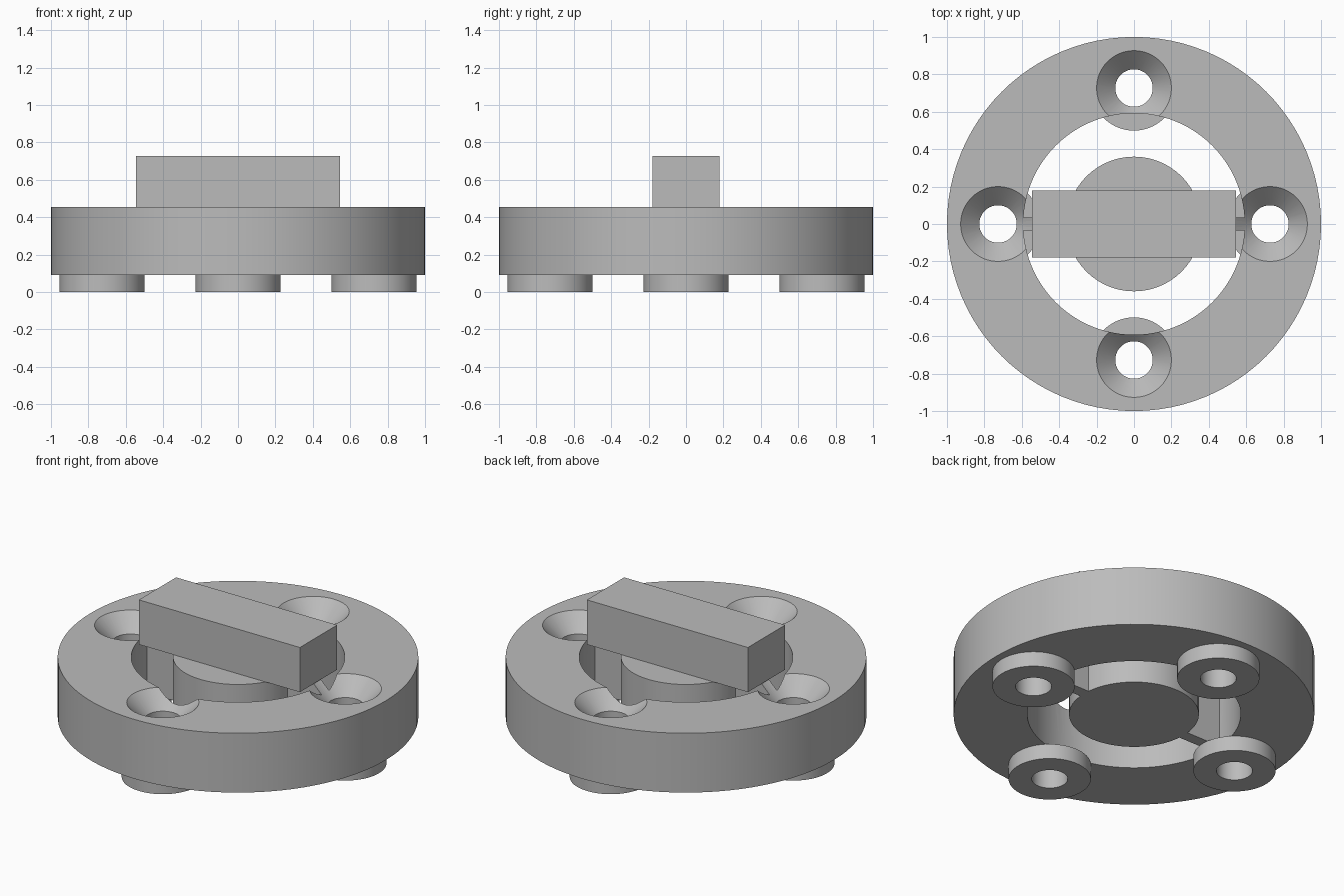
import bpy
import bmesh
from math import cos, sin, pi, radians

if "Cube" in bpy.data.objects:
    bpy.data.objects.remove(bpy.data.objects["Cube"], do_unlink=True)

BASE, TOP, CROWN = 0.092, 0.455, 0.728   # underside, upper face, top of the bar
OUTER, INNER, HUB = 1.0, 0.592, 0.36
BOLT, HOLE, SINK, FOOT = 0.727, 0.1, 0.2, 0.228

grey = bpy.data.materials.new("plain grey")
grey.use_nodes = True
grey.diffuse_color = (0.5, 0.5, 0.5, 1)
grey.node_tree.nodes["Principled BSDF"].inputs["Base Color"].default_value = grey.diffuse_color


def add_object(name, bm):
    bmesh.ops.recalc_face_normals(bm, faces=bm.faces)
    mesh = bpy.data.meshes.new(name)
    bm.to_mesh(mesh)
    bm.free()
    mesh.materials.append(grey)
    obj = bpy.data.objects.new(name, mesh)
    bpy.context.collection.objects.link(obj)
    return obj


def lathe(bm, profile, centre=(0, 0), steps=64):
    """Spin a closed (radius, z) loop about a vertical axis."""
    rings = []
    for i in range(steps):
        a = 2 * pi * i / steps
        rings.append([bm.verts.new((centre[0] + r * cos(a), centre[1] + r * sin(a), z))
                      for r, z in profile])
    n = len(profile)
    for i in range(steps):
        here, there = rings[i], rings[(i + 1) % steps]
        for j in range(n):
            k = (j + 1) % n
            if profile[j][0] + profile[k][0] > 0:
                bm.faces.new((here[j], there[j], there[k], here[k]))
    bmesh.ops.remove_doubles(bm, verts=bm.verts, dist=1e-5)


def turned(name, profile, centre=(0, 0), steps=64):
    bm = bmesh.new()
    lathe(bm, profile, centre, steps)
    return add_object(name, bm)


def box(name, size, z):
    bm = bmesh.new()
    bmesh.ops.create_cube(bm, size=1)
    bmesh.ops.scale(bm, vec=size, verts=bm.verts)
    bmesh.ops.translate(bm, vec=(0, 0, z + size[2] / 2), verts=bm.verts)
    return add_object(name, bm)


def tube(inner, outer, low, high):
    return [(inner, low), (outer, low), (outer, high), (inner, high)]


spots = {"left": (BOLT, 0), "back": (0, BOLT), "right": (-BOLT, 0), "front": (0, -BOLT)}

# Main ring, hub, cross rib and raised bar
ring = turned("outer_ring", tube(INNER, OUTER, BASE, TOP), steps=96)
hub = turned("centre_hub", tube(0, HUB, BASE, TOP))
rib = box("cross_rib", (2 * INNER, 0.07, TOP - BASE), BASE)
bar = box("top_bar", (1.09, 0.36, CROWN - TOP), TOP)

# Hollow feet under each screw hole
feet = [turned(side + "_foot", tube(HOLE, FOOT, 0, BASE), spot)
        for side, spot in spots.items()]

# Countersunk drill shapes
drill_mesh = bmesh.new()
depth = SINK - HOLE
for spot in spots.values():
    lathe(drill_mesh, [(0, -0.1), (HOLE, -0.1), (HOLE, TOP - depth),
                       (SINK + depth, TOP + depth), (0, TOP + depth)], spot)
drill = add_object("screw_hole_cutter", drill_mesh)
drill.hide_render = True

for part in (ring, rib):
    cut = part.modifiers.new("screw holes", "BOOLEAN")
    cut.operation = "DIFFERENCE"
    cut.solver = "EXACT"
    cut.object = drill
    bpy.context.view_layer.objects.active = part
    bpy.ops.object.modifier_apply(modifier=cut.name)
bpy.data.objects.remove(drill, do_unlink=True)

# Smooth round walls, crisp edges
for obj in bpy.context.view_layer.objects:
    obj.select_set(obj in [ring, hub] + feet)
bpy.context.view_layer.objects.active = ring
bpy.ops.object.shade_smooth_by_angle(angle=radians(30))
